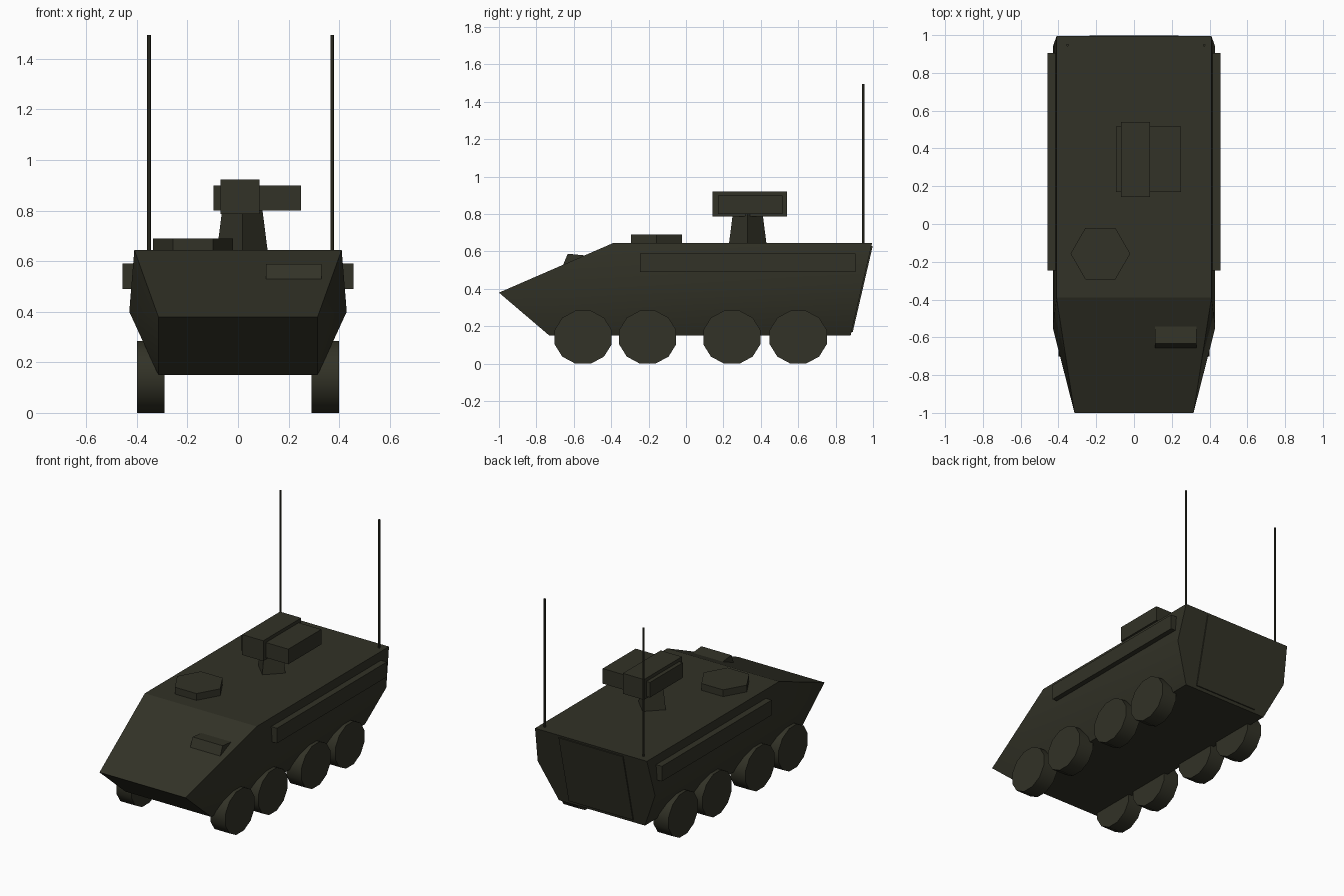
import bpy, bmesh, math

if "Cube" in bpy.data.objects:
    bpy.data.objects.remove(bpy.data.objects["Cube"])

olive = bpy.data.materials.new("dark olive")
olive.diffuse_color = (0.032, 0.032, 0.020, 1)
olive.use_nodes = True
olive.node_tree.nodes["Principled BSDF"].inputs["Base Color"].default_value = olive.diffuse_color


def make(name, verts, faces, smooth=()):
    """Object from vertices and faces; the listed faces are smooth."""
    me = bpy.data.meshes.new(name)
    me.from_pydata(verts, [], faces)
    bm = bmesh.new()
    bm.from_mesh(me)
    bm.faces.ensure_lookup_table()
    for i in smooth:
        bm.faces[i].smooth = True
    bmesh.ops.recalc_face_normals(bm, faces=bm.faces)
    bm.to_mesh(me)
    bm.free()
    me.materials.append(olive)
    ob = bpy.data.objects.new(name, me)
    bpy.context.collection.objects.link(ob)
    return ob


def loft(name, a, b, smooth=False):
    """Solid between two matching rings of points."""
    n = len(a)
    sides = [(i, (i + 1) % n, n + (i + 1) % n, n + i) for i in range(n)]
    caps = [tuple(range(n)), tuple(range(n, 2 * n))]
    return make(name, a + b, sides + caps, range(n) if smooth else ())


def box(name, x0, x1, y0, y1, z0, z1):
    ring = [(x0, y0), (x1, y0), (x1, y1), (x0, y1)]
    return loft(name, [(x, y, z0) for x, y in ring], [(x, y, z1) for x, y in ring])


def ring(cx, cy, rx, ry, n, phase=0):
    return [(cx + rx * math.cos(phase + math.tau * i / n),
             cy + ry * math.sin(phase + math.tau * i / n)) for i in range(n)]


def prism(name, cx, cy, r0, r1, z0, z1, n):
    return loft(name, [(x, y, z0) for x, y in ring(cx, cy, r0, r0, n)],
                [(x, y, z1) for x, y in ring(cx, cy, r1, r1, n)])


# Hull: roof, waist, belly and nose points, mirrored (right 0-6, left 7-13)
half = [(0.41, -0.39, 0.645), (0.41, 0.995, 0.645), (0.43, -0.55, 0.40), (0.43, 0.938, 0.40),
        (0.315, -0.73, 0.15), (0.315, 0.88, 0.15), (0.315, -1.0, 0.38)]
verts = half + [(-x, y, z) for x, y, z in half]
side = [(0, 1, 3, 2), (2, 3, 5, 4), (6, 0, 2), (6, 2, 4)]
sides = side + [tuple(i + 7 for i in f) for f in side]
make("hull", verts, sides + [(0, 1, 8, 7), (6, 0, 7, 13), (6, 4, 11, 13), (4, 5, 12, 11),
                             (1, 3, 5, 12, 10, 8)], range(8))

# Rear door plate lying on the sloped back
back = lambda z: 0.88 + (z - 0.15) * 0.115 / 0.495
outline = [(-0.235, 0.17), (0.235, 0.17), (0.235, 0.63), (-0.235, 0.63)]
loft("rear_door", [(x, back(z) - 0.002, z) for x, z in outline],
     [(x, back(z) + 0.007, z) for x, z in outline])

# Wheels, side stowage bins and antennas on both sides
for s, label in ((1, "right"), (-1, "left")):
    for k, y in enumerate((-0.55, -0.205, 0.245, 0.60)):
        r = ring(y, 0.142, 0.158, 0.147, 12, math.pi / 12)
        loft(f"wheel_{label}_{k + 1}", [(s * 0.29, a, b) for a, b in r],
             [(s * 0.40, a, b) for a, b in r], True)
    box(f"side_bin_{label}", *sorted((s * 0.39, s * 0.457)), -0.245, 0.905, 0.49, 0.59)
    prism(f"antenna_{label}", 0.01 + s * 0.362, 0.947, 0.007, 0.007, 0.63, 1.495, 6)

# Driver's periscope on the front slope
prof = [(-0.66, 0.522), (-0.632, 0.588), (-0.53, 0.578), (-0.53, 0.51)]
loft("periscope", [(0.11, y, z) for y, z in prof], [(0.33, y, z) for y, z in prof])

# Hatch and weapon station
prism("hatch", -0.178, -0.157, 0.158, 0.158, 0.63, 0.69, 6)
prism("turret_pedestal", 0.017, 0.33, 0.101, 0.08, 0.635, 0.80, 4)
box("turret_body", -0.07, 0.085, 0.143, 0.54, 0.787, 0.922)
box("turret_side_box", -0.096, 0.25, 0.17, 0.515, 0.80, 0.90)
